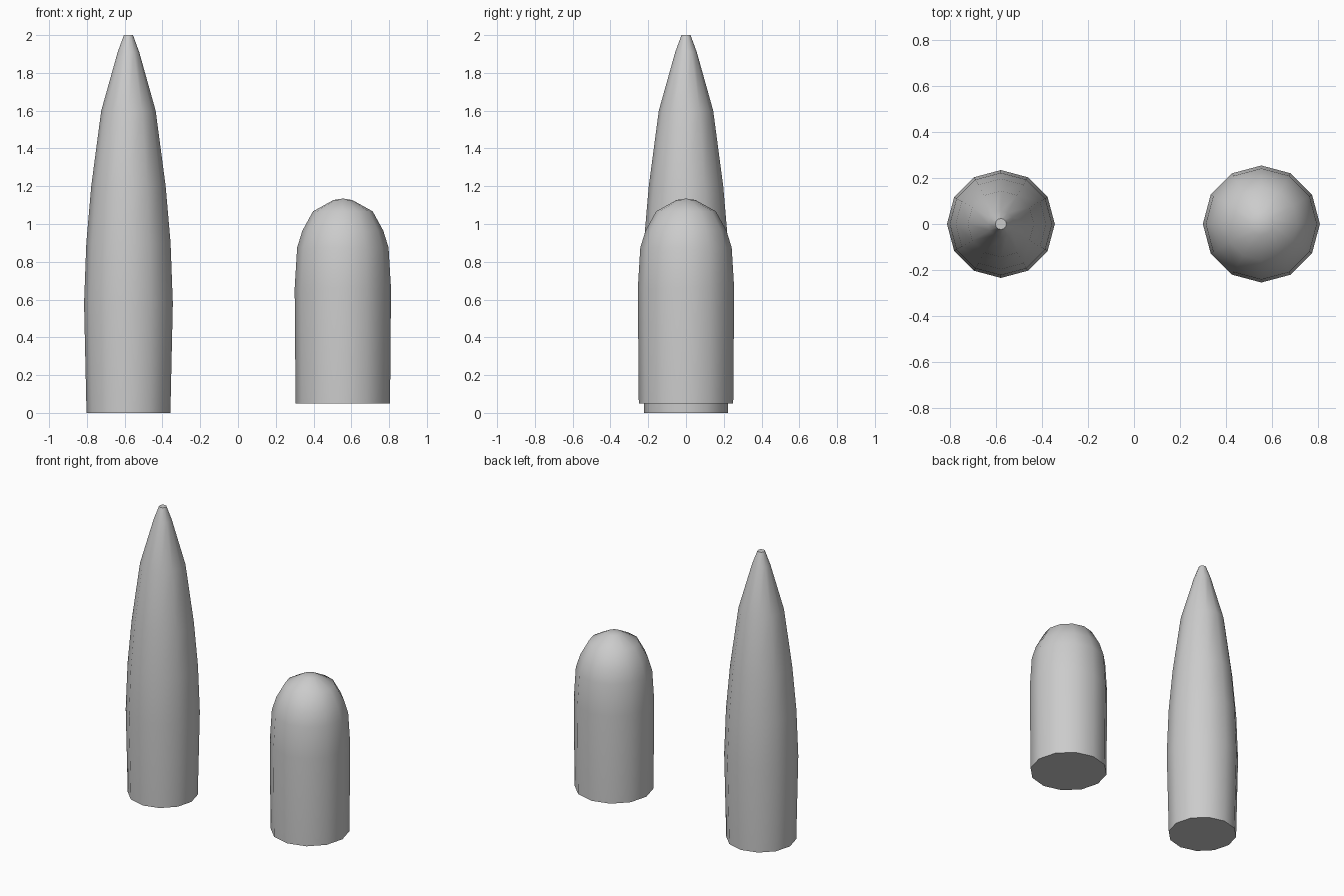
import bpy, bmesh, math

if "Cube" in bpy.data.objects:
    bpy.data.objects.remove(bpy.data.objects["Cube"], do_unlink=True)

SIDES = 12

grey = bpy.data.materials.new("plain grey")
grey.use_nodes = True
colour = (0.6, 0.6, 0.6, 1)
grey.diffuse_color = colour
grey.node_tree.nodes["Principled BSDF"].inputs["Base Color"].default_value = colour


def turned_part(name, x, profile):
    """Turn a (radius, height) profile round a vertical axis and close both ends."""
    bm = bmesh.new()
    rings = []
    for r, z in profile:
        angles = [math.tau * i / SIDES for i in range(SIDES)]
        rings.append([bm.verts.new((r * math.cos(a), r * math.sin(a), z)) for a in angles])
    for low, high in zip(rings, rings[1:]):
        for i in range(SIDES):
            j = (i + 1) % SIDES
            bm.faces.new((low[i], low[j], high[j], high[i]))
    bm.faces.new(rings[0][::-1])
    bm.faces.new(rings[-1])
    # A zero-radius end collapses to a single point
    bmesh.ops.remove_doubles(bm, verts=bm.verts, dist=0.0005)
    bmesh.ops.recalc_face_normals(bm, faces=bm.faces)
    mesh = bpy.data.meshes.new(name)
    bm.to_mesh(mesh)
    bm.free()
    mesh.materials.append(grey)
    obj = bpy.data.objects.new(name, mesh)
    obj.location.x = x
    bpy.context.collection.objects.link(obj)
    bpy.ops.object.select_all(action="DESELECT")
    obj.select_set(True)
    bpy.context.view_layer.objects.active = obj
    bpy.ops.object.shade_smooth_by_angle(angle=math.radians(45))
    return obj


# Long pointed body with a small flat tip
turned_part("pointed_body", -0.58, [
    (0.222, 0), (0.235, 0.58), (0.223, 0.9), (0.197, 1.2),
    (0.144, 1.6), (0.057, 1.91), (0.024, 2.0)])

# Short body with a domed nose
turned_part("domed_body", 0.555, [
    (0.25, 0.05), (0.255, 0.66), (0.242, 0.875), (0.214, 0.965),
    (0.158, 1.067), (0.05, 1.127), (0, 1.135)])
